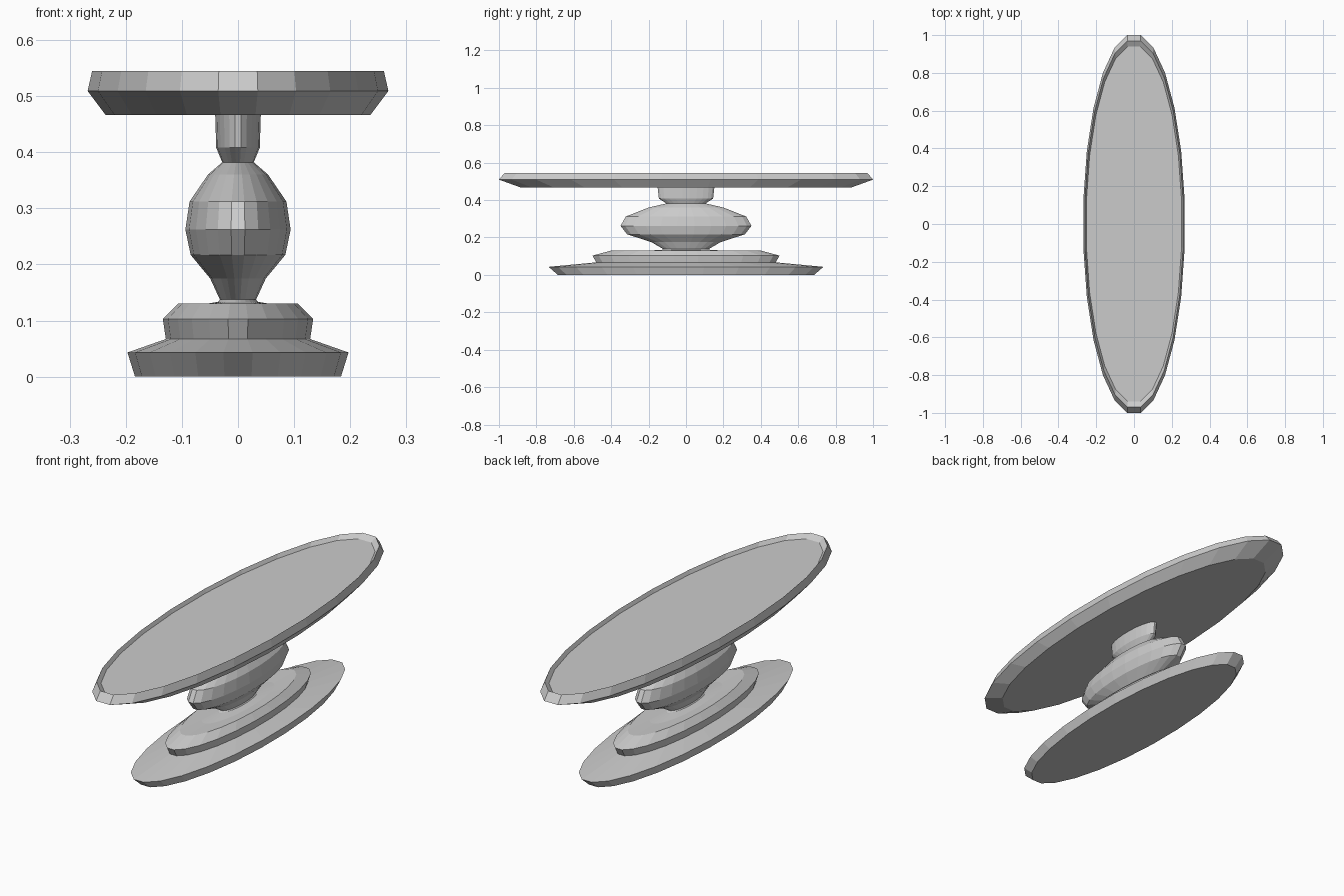
import bpy
import bmesh
import math

if "Cube" in bpy.data.objects:
    bpy.data.objects.remove(bpy.data.objects["Cube"])

SIDES = 24
X_SCALE = 0.268                          # the whole lathe is squashed in x
FIT = 1 / math.cos(math.pi / SIDES)      # flats, not corners, lie on the axes


def lathe(name, profile):
    """Revolve (radius, z) points; radius 0 makes a pole."""
    bm = bmesh.new()
    rings = []
    for r, z in profile:
        if r == 0:
            rings.append([bm.verts.new((0, 0, z))] * SIDES)
            continue
        ring = []
        for i in range(SIDES):
            a = 2 * math.pi * (i + 0.5) / SIDES
            ring.append(bm.verts.new((r * FIT * X_SCALE * math.cos(a),
                                      r * FIT * math.sin(a), z)))
        rings.append(ring)
    for lo, hi in zip(rings, rings[1:]):
        for i in range(SIDES):
            j = (i + 1) % SIDES
            corners = dict.fromkeys((lo[i], lo[j], hi[j], hi[i]))
            bm.faces.new(list(corners))
    bmesh.ops.recalc_face_normals(bm, faces=bm.faces)
    mesh = bpy.data.meshes.new(name)
    bm.to_mesh(mesh)
    bm.free()
    obj = bpy.data.objects.new(name, mesh)
    bpy.context.collection.objects.link(obj)
    return obj


# Stepped foot
lathe("base", [(0, 0), (0.685, 0), (0.735, 0.043), (0.48, 0.067),
               (0.50, 0.103), (0.40, 0.130), (0.25, 0.128),
               (0.14, 0.133), (0, 0.133)])

# Turned stem with bulb and collar
lathe("stem", [(0, 0.128), (0.14, 0.131), (0.12, 0.137), (0.185, 0.175),
               (0.315, 0.217), (0.35, 0.262), (0.322, 0.312),
               (0.20, 0.360), (0.105, 0.382), (0.145, 0.408),
               (0.152, 0.470), (0, 0.470)])

# Table top with a shallow raised rim
lathe("table_top", [(0, 0.466), (0.88, 0.466), (1.0, 0.509), (0.97, 0.545),
                    (0.94, 0.528), (0, 0.528)])
